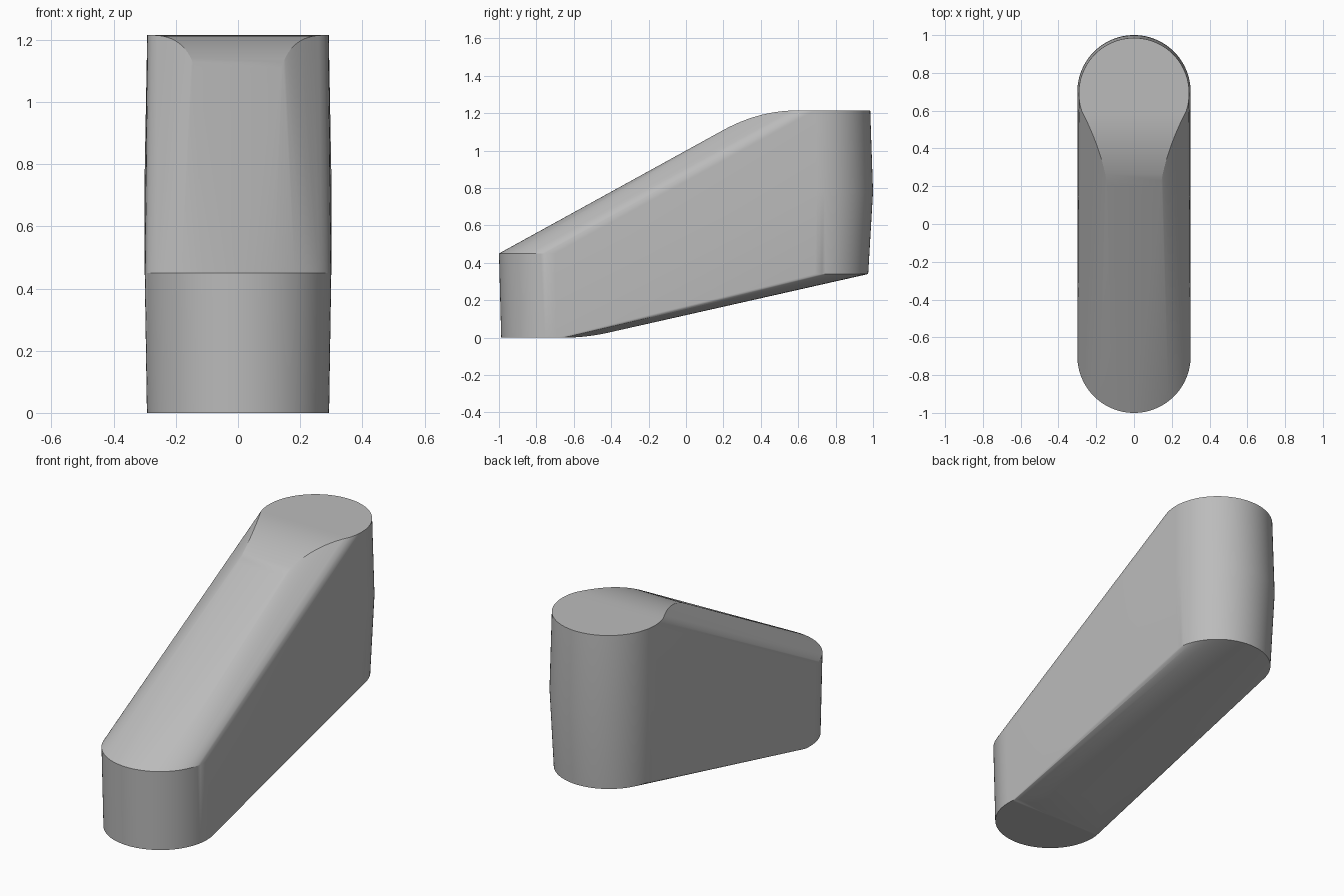
import bpy, bmesh, math
from mathutils import Vector

old = bpy.data.objects.get("Cube")
if old:
    bpy.data.objects.remove(old, do_unlink=True)


def ring(y, z, radius, y_min=-2, y_max=2, sides=96):
    """Horizontal ring, keeping only the points between two y limits."""
    pts = []
    for i in range(sides):
        a = math.tau * i / sides
        p = Vector((radius * math.cos(a), y + radius * math.sin(a), z))
        if y_min <= p.y <= y_max:
            pts.append(p)
    return pts


def blend(start, corner, end, steps=12):
    """Rounded bend between slope and flat, mirrored across x."""
    a, b, c = Vector(start), Vector(corner), Vector(end)
    pts = []
    for i in range(steps + 1):
        t = i / steps
        p = a * (1 - t) ** 2 + b * 2 * t * (1 - t) + c * t * t
        pts += [p, Vector((-p.x, p.y, p.z))]
    return pts


# Rounded ends: foot, front rim, rear lower rim, rear widest line, top
points = ring(-0.695, 0, 0.293, y_max=-0.65)
points += ring(-0.7, 0.45, 0.30)
points += ring(0.69, 0.34, 0.284)
points += ring(0.7, 0.78, 0.30)
points += ring(0.693, 1.215, 0.292, y_min=0.6)

# Bends where the upper and lower slopes run into the flats
points += blend((0.14, 0.2, 1.11), (0.17, 0.391, 1.215), (0.277, 0.6, 1.215))
points += blend((0.14, -0.4, 0.03), (0.19, -0.53, 0), (0.288, -0.65, 0))

# Convex body shell through all the sections
bm = bmesh.new()
for p in points:
    bm.verts.new(p)
bmesh.ops.remove_doubles(bm, verts=bm.verts, dist=0.0005)
hull = bmesh.ops.convex_hull(bm, input=bm.verts)
loose = {v for v in hull["geom_interior"] + hull["geom_unused"]
         if isinstance(v, bmesh.types.BMVert)}
bmesh.ops.delete(bm, geom=list(loose), context='VERTS')
bmesh.ops.dissolve_limit(bm, angle_limit=math.radians(0.2),
                         verts=bm.verts, edges=bm.edges)
bmesh.ops.recalc_face_normals(bm, faces=bm.faces)
mesh = bpy.data.meshes.new("body_shell")
bm.to_mesh(mesh)
bm.free()
body = bpy.data.objects.new("body_shell", mesh)
bpy.context.collection.objects.link(body)

# Plain grey
grey = bpy.data.materials.new("plain_grey")
grey.use_nodes = True
colour = (0.5, 0.5, 0.5, 1)
grey.diffuse_color = colour
grey.node_tree.nodes["Principled BSDF"].inputs["Base Color"].default_value = colour
mesh.materials.append(grey)

# Smooth shading with crisp rims
bpy.ops.object.select_all(action='DESELECT')
body.select_set(True)
bpy.context.view_layer.objects.active = body
bpy.ops.object.shade_smooth_by_angle(angle=math.radians(20))
